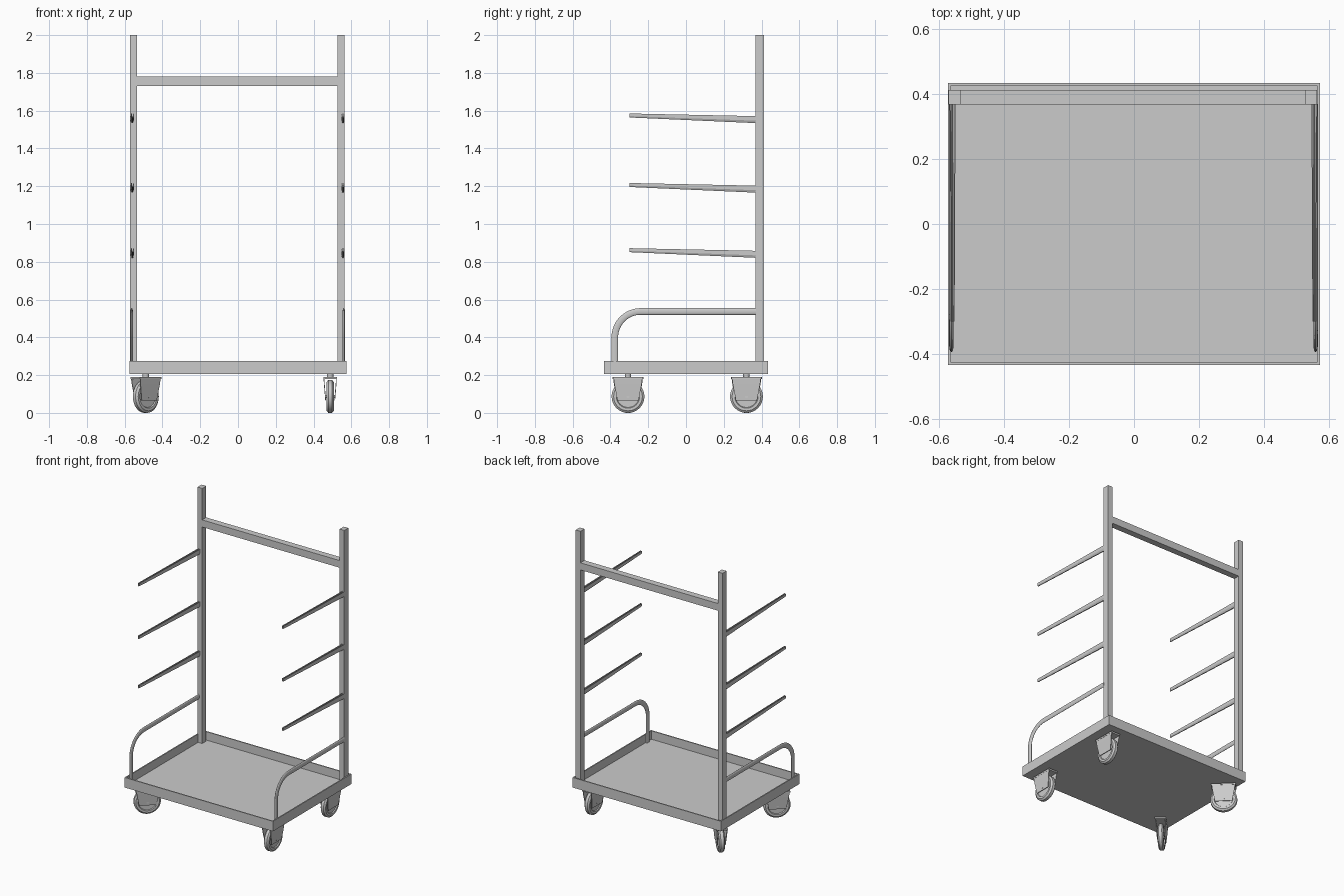
import bpy, bmesh, math
from mathutils import Vector, Matrix

if "Cube" in bpy.data.objects:
    bpy.data.objects.remove(bpy.data.objects["Cube"])


def finish(name, bm, smooth=False):
    bmesh.ops.recalc_face_normals(bm, faces=bm.faces)
    me = bpy.data.meshes.new(name)
    bm.to_mesh(me)
    bm.free()
    ob = bpy.data.objects.new(name, me)
    bpy.context.collection.objects.link(ob)
    if smooth:
        bpy.ops.object.select_all(action='DESELECT')
        ob.select_set(True)
        bpy.context.view_layer.objects.active = ob
        bpy.ops.object.shade_smooth_by_angle(angle=math.radians(35))
    return ob


def add_box(bm, lo, hi):
    lo, hi = Vector(lo), Vector(hi)
    m = Matrix.Translation((lo + hi) / 2) @ Matrix.Diagonal((*(hi - lo), 1))
    bmesh.ops.create_cube(bm, size=1, matrix=m)


def box(name, lo, hi):
    bm = bmesh.new()
    add_box(bm, lo, hi)
    return finish(name, bm)


def loft(bm, rings, caps=True, closed=False):
    """Skin a list of closed point rings."""
    vs = [[bm.verts.new(p) for p in r] for r in rings]
    n = len(vs[0])
    pairs = list(zip(vs, vs[1:])) + ([(vs[-1], vs[0])] if closed else [])
    for a, b in pairs:
        for i in range(n):
            j = (i + 1) % n
            bm.faces.new((a[i], a[j], b[j], b[i]))
    if caps and not closed:
        bm.faces.new(vs[0])
        bm.faces.new(vs[-1])


# Tray: open box with a low rim, floor near the bottom
X, Y, Z0, Z1, T, FLOOR = 0.574, 0.434, 0.205, 0.275, 0.008, 0.216
bm = bmesh.new()
corners = [(-1, -1), (1, -1), (1, 1), (-1, 1)]
loft(bm, [[(sx * (X - t), sy * (Y - t), z) for sx, sy in corners]
          for t, z in ((0, Z0), (0, Z1), (T, Z1), (T, FLOOR))])
finish("tray", bm)

# Upright posts and crossbar
box("left_post", (-0.571, 0.368, FLOOR), (-0.535, 0.413, 2.0))
box("right_post", (0.528, 0.368, FLOOR), (0.564, 0.413, 2.0))
box("crossbar", (-0.535, 0.368, 1.73), (0.528, 0.413, 1.78))

# Tapered channel arms: (half width, depth) section, open on top
SECTION = [(-1, 0), (-1, .65), (-.4, 1), (.4, 1), (1, .65), (1, 0),
           (.55, 0), (.55, .5), (0, .8), (-.55, .5), (-.55, 0)]


def arm(name, x, top):
    bm = bmesh.new()
    ends = ((0.37, top, 0.009, 0.037), (-0.30, top + 0.014, 0.006, 0.021))
    loft(bm, [[(x + u * w, y, z - v * d) for u, v in SECTION]
              for y, z, w, d in ends])
    finish(name, bm)


for side, x in (("left", -0.559), ("right", 0.556)):
    for level, z in (("lower", 0.858), ("middle", 1.203), ("upper", 1.571)):
        arm(f"{side}_{level}_arm", x, z)

# Bent side rails with a flattened oval section
R = 0.137
path = [(-0.377, FLOOR, 0)]
for i in range(13):
    a = math.radians(90 * i / 12)
    path.append((-0.24 - R * math.cos(a), 0.40 + R * math.sin(a), a))
path.append((0.37, 0.537, math.pi / 2))
for side, x in (("left", -0.563), ("right", 0.560)):
    bm = bmesh.new()
    rings = []
    for y, z, a in path:
        n = (-math.cos(a), math.sin(a))
        ring = []
        for k in range(16):
            t = 2 * math.pi * k / 16
            r = 0.0175 * math.cos(t)
            ring.append((x + 0.0065 * math.sin(t), y + n[0] * r, z + n[1] * r))
        rings.append(ring)
    loft(bm, rings)
    finish(f"{side}_side_rail", bm, True)


# Swivel casters: wheel, fork and stem
def caster(name, x, y, yaw):
    place = Matrix.Translation((x, y, 0)) @ Matrix.Rotation(math.radians(yaw), 4, 'Z')
    # wheel: lathed tread with recessed hub
    bm = bmesh.new()
    prof = [(-.013, .001), (-.013, .058), (-.019, .062), (-.019, .076), (-.010, .087),
            (.010, .087), (.019, .076), (.019, .062), (.013, .058), (.013, .001)]
    rings = []
    for k in range(32):
        t = 2 * math.pi * k / 32
        rings.append([(px, r * math.cos(t), 0.087 + r * math.sin(t)) for px, r in prof])
    loft(bm, rings, closed=True)
    finish(name + "_wheel", bm, True).matrix_world = place
    # fork: top plate and two tapering cheeks
    bm = bmesh.new()
    add_box(bm, (-0.036, -0.08, 0.180), (0.036, 0.08, 0.191))
    for s in (-1, 1):
        rings = []
        for px, py, z in ((0.035, 0.076, 0.182), (0.033, 0.072, 0.150), (0.026, 0.056, 0.066)):
            rings.append([(s * px, -py, z), (s * px, py, z),
                          (s * (px - .004), py, z), (s * (px - .004), -py, z)])
        loft(bm, rings)
    finish(name + "_fork", bm).matrix_world = place
    # axle and stem
    bm = bmesh.new()
    bmesh.ops.create_cone(bm, cap_ends=True, segments=16, radius1=0.009, radius2=0.009, depth=0.056,
                          matrix=Matrix.Translation((0, 0, 0.087)) @ Matrix.Rotation(math.pi / 2, 4, 'Y'))
    bmesh.ops.create_cone(bm, cap_ends=True, segments=16, radius1=0.017, radius2=0.017, depth=0.02,
                          matrix=Matrix.Translation((0, 0, 0.198)))
    finish(name + "_stem", bm, True).matrix_world = place


caster("front_left_caster", -0.488, -0.307, -45)
caster("back_left_caster", -0.488, 0.32, 45)
caster("front_right_caster", 0.488, -0.307, 0)
caster("back_right_caster", 0.488, 0.32, 0)
